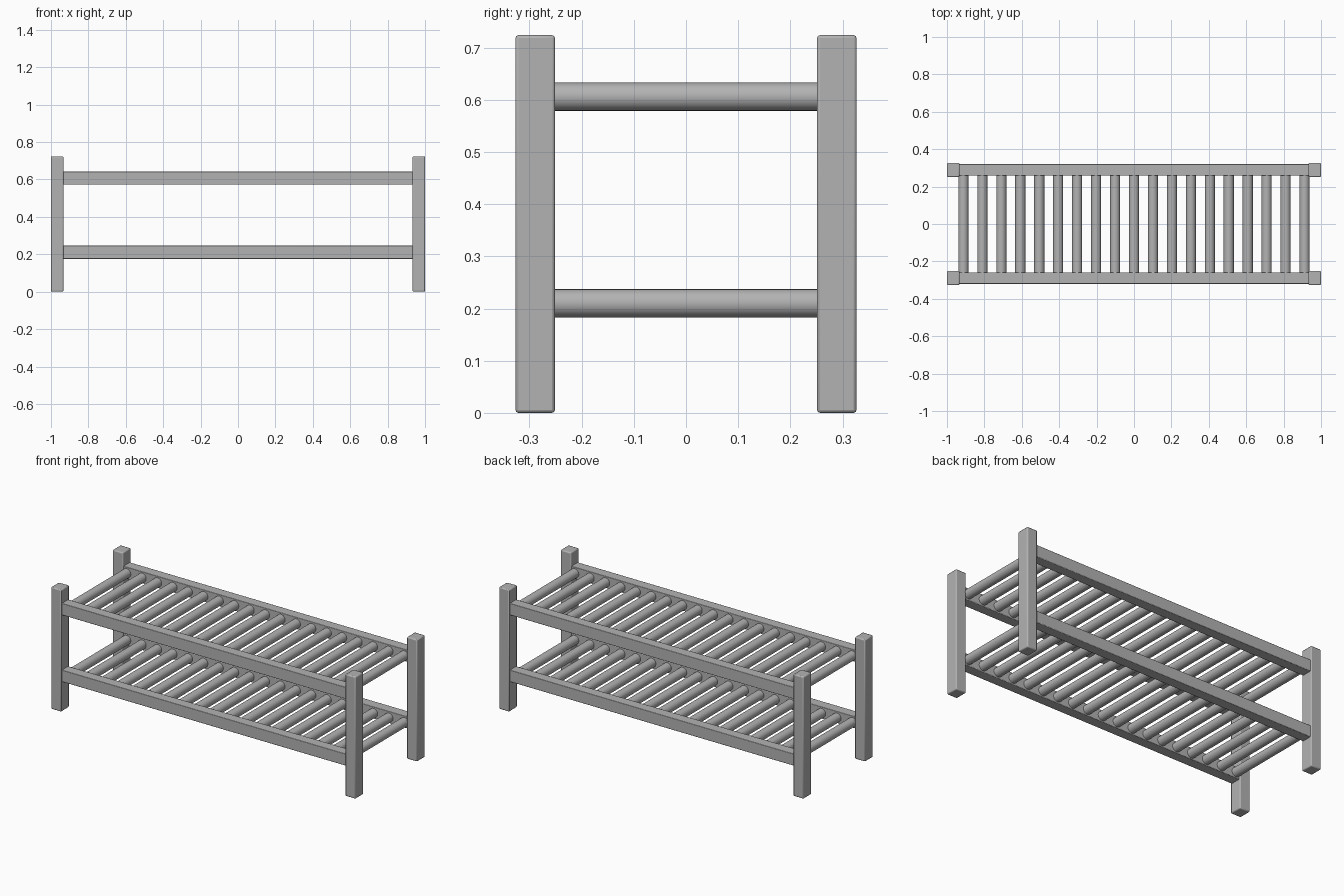
import bpy

# Remove the default cube
cube = bpy.data.objects.get("Cube")
if cube:
    bpy.data.objects.remove(cube, do_unlink=True)

grey = bpy.data.materials.new("plain_grey")
grey.use_nodes = True
colour = (0.45, 0.45, 0.45, 1)
grey.diffuse_color = colour
grey.node_tree.nodes["Principled BSDF"].inputs["Base Color"].default_value = colour

LENGTH, HEIGHT = 2.0, 0.724
POST_X, POST_Y = 0.067, 0.076
POST_CENTRE_Y = 0.289
RAIL_Y, RAIL_Z = 0.061, 0.070
ROD_RADIUS, ROD_COUNT, ROD_END_X = 0.027, 19, 0.912
SHELVES = {"lower": 0.211, "upper": 0.607}


def bar(name, size, centre, bevel):
    """Box with softened edges."""
    bpy.ops.mesh.primitive_cube_add(size=1, location=centre)
    obj = bpy.context.object
    obj.name = name
    obj.scale = size
    bpy.ops.object.transform_apply(location=False, rotation=False, scale=True)
    mod = obj.modifiers.new("edge_bevel", "BEVEL")
    mod.width = bevel
    mod.segments = 2
    obj.data.materials.append(grey)
    bpy.ops.object.shade_smooth_by_angle()


def rod(name, x, z):
    """Round slat running from the front rail to the back rail."""
    bpy.ops.mesh.primitive_cylinder_add(
        vertices=32, radius=ROD_RADIUS, depth=2 * POST_CENTRE_Y - RAIL_Y + 0.02,
        location=(x, 0, z), rotation=(1.5708, 0, 0))
    obj = bpy.context.object
    obj.name = name
    obj.data.materials.append(grey)
    bpy.ops.object.shade_smooth_by_angle()


# Four corner posts
post_x = (LENGTH - POST_X) / 2
for y_name, y_side in (("front", -1), ("back", 1)):
    for x_name, x_side in (("right", -1), ("left", 1)):
        bar(f"{y_name}_{x_name}_post", (POST_X, POST_Y, HEIGHT),
            (x_side * post_x, y_side * POST_CENTRE_Y, HEIGHT / 2), 0.006)

# Two shelves, each with long rails and a row of rods
for shelf, z in SHELVES.items():
    for y_name, y_side in (("front", -1), ("back", 1)):
        bar(f"{shelf}_{y_name}_rail", (2 * post_x, RAIL_Y, RAIL_Z),
            (0, y_side * POST_CENTRE_Y, z), 0.003)
    for i in range(ROD_COUNT):
        x = ROD_END_X * (2 * i / (ROD_COUNT - 1) - 1)
        rod(f"{shelf}_rod_{i + 1}", x, z - 0.001)
